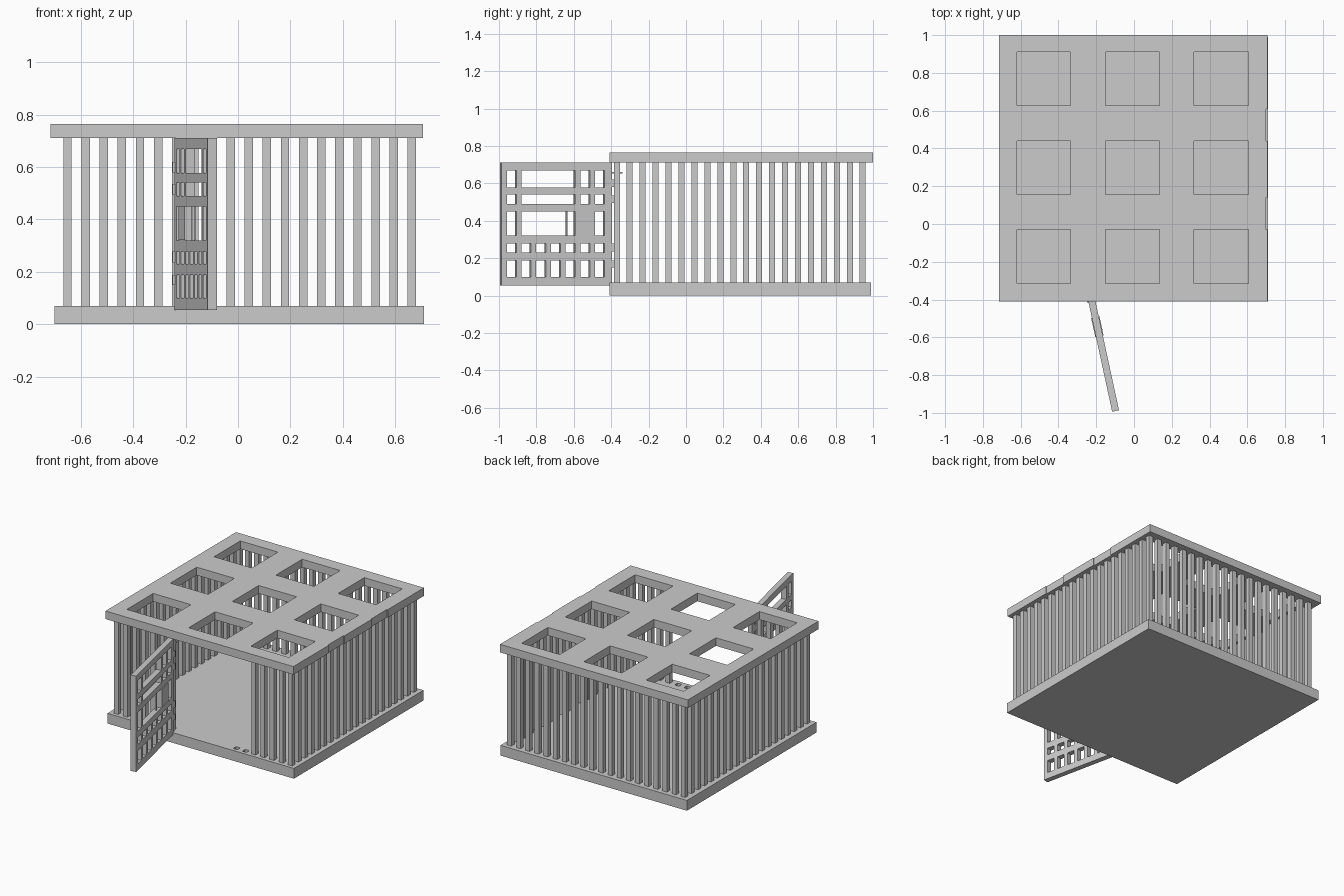
import bpy, bmesh
from mathutils import Matrix, Vector

if "Cube" in bpy.data.objects:
    bpy.data.objects.remove(bpy.data.objects["Cube"])


def finish(name, bm):
    bmesh.ops.recalc_face_normals(bm, faces=bm.faces)
    me = bpy.data.meshes.new(name)
    bm.to_mesh(me)
    bm.free()
    ob = bpy.data.objects.new(name, me)
    bpy.context.collection.objects.link(ob)
    return ob


def add_box(bm, x0, x1, y0, y1, z0, z1, mat=Matrix()):
    m = mat @ Matrix.Translation(((x0 + x1) / 2, (y0 + y1) / 2, (z0 + z1) / 2)) \
        @ Matrix.Diagonal((x1 - x0, y1 - y0, z1 - z0, 1))
    bmesh.ops.create_cube(bm, size=1, matrix=m)


def boxes(name, items, mat=Matrix()):
    bm = bmesh.new()
    for b in items:
        add_box(bm, *b, mat)
    return finish(name, bm)


def plate(name, us, vs, is_hole, thick, mat):
    """Flat slab on a grid of breaks, leaving out the cells that are holes."""
    bm = bmesh.new()
    grid = [[bm.verts.new((u, v, 0)) for v in vs] for u in us]
    for i in range(len(us) - 1):
        for j in range(len(vs) - 1):
            if not is_hole(i, j):
                bm.faces.new((grid[i][j], grid[i + 1][j], grid[i + 1][j + 1], grid[i][j + 1]))
    bmesh.ops.delete(bm, geom=[v for v in bm.verts if not v.link_faces], context='VERTS')
    ext = bmesh.ops.extrude_face_region(bm, geom=bm.faces[:], use_keep_orig=True)
    bmesh.ops.translate(bm, vec=(0, 0, thick),
                        verts=[g for g in ext["geom"] if isinstance(g, bmesh.types.BMVert)])
    bmesh.ops.transform(bm, matrix=mat, verts=bm.verts)
    return finish(name, bm)


# bar layout
PITCH, R = 0.0692, 0.016
bar_x = [-0.651 + PITCH * i for i in range(20)]
bar_y = [-0.37 + PITCH * i for i in range(20)]

# floor slab with two empty bar sockets near the doorway
boxes("floor_slab", [(-0.70, 0.71, -0.41, 0.99, 0, 0.045)])
fx = [-0.70, bar_x[13] - R, bar_x[13] + R, bar_x[14] - R, bar_x[14] + R, 0.71]
fy = [-0.41, bar_y[0] - R, bar_y[0] + R, 0.99]
plate("floor_top", fx, fy, lambda i, j: i in (1, 3) and j == 1, 0.025,
      Matrix.Translation((0, 0, 0.045)))

# roof slab with nine square openings
rx = [-0.715, -0.62, -0.335, -0.152, 0.135, 0.318, 0.605, 0.70]
ry = [-0.41, -0.315, -0.03, 0.155, 0.44, 0.627, 0.91, 1.0]
plate("roof", rx, ry, lambda i, j: i % 2 and j % 2, 0.055, Matrix.Translation((0, 0, 0.71)))
# shallow raised bands on the right edge of the roof
boxes("roof_edge_band", [(0.699, 0.706, a, b, 0.71, 0.765)
                         for a, b in ((-0.41, -0.03), (0.14, 0.44), (0.61, 1.0))])


def bar(x, y):
    return (x - R, x + R, y - R, y + R, 0.06, 0.715)


# walls of upright bars, doorway left open in the front
boxes("front_bars", [bar(x, bar_y[0]) for i, x in enumerate(bar_x) if i < 7 or i > 14])
boxes("back_bars", [bar(x, bar_y[-1]) for x in bar_x])
boxes("left_bars", [bar(bar_x[0], y) for y in bar_y[1:-1]])
boxes("right_bars", [bar(bar_x[-1], y) for y in bar_y[1:-1]])

# open door: local x along the door, local y up, local z through its thickness
T = 0.037
start, end = Vector((-0.225, -0.40, 0)), Vector((-0.0975, -0.99, 0))
length = (end - start).length
d = (end - start).normalized()
n = d.cross(Vector((0, 0, 1)))
door_m = Matrix.Translation(start) @ Matrix((d, (0, 0, 1), n)).transposed().to_4x4() \
    @ Matrix.Translation((0, 0, -T / 2))
us = [0]
for k in range(7):
    c = 0.0667 + 0.0803 * k
    us += [c - 0.026, c + 0.026]
us.append(length)
zs = [0.055, 0.10, 0.187, 0.23, 0.278, 0.32, 0.45, 0.49, 0.54, 0.577, 0.668, 0.71]


def door_hole(i, j):
    if j % 2 == 0:
        return False
    if j >= 5 and 5 <= i <= 11:      # wide window
        return True
    if j == 5 and i == 3:            # solid behind the lock
        return False
    return i % 2 == 1


plate("door", us, zs, door_hole, T, door_m)
boxes("door_lock", [(us[2] + 0.002, us[5] - 0.002, 0.321, 0.449, -0.004, T + 0.004)], door_m)
boxes("door_window_rod", [(0.241, 0.248, 0.31, 0.46, 0.012, 0.022)], door_m)

# hinge tabs joining door and post, and a small latch pin
boxes("hinges", [(-0.25, -0.205, -0.415, -0.383, a, b)
                 for a, b in ((0.15, 0.187), (0.235, 0.278), (0.495, 0.535), (0.58, 0.62))])
boxes("latch_pin", [(-0.232, -0.224, -0.40, -0.34, 0.652, 0.66)])
